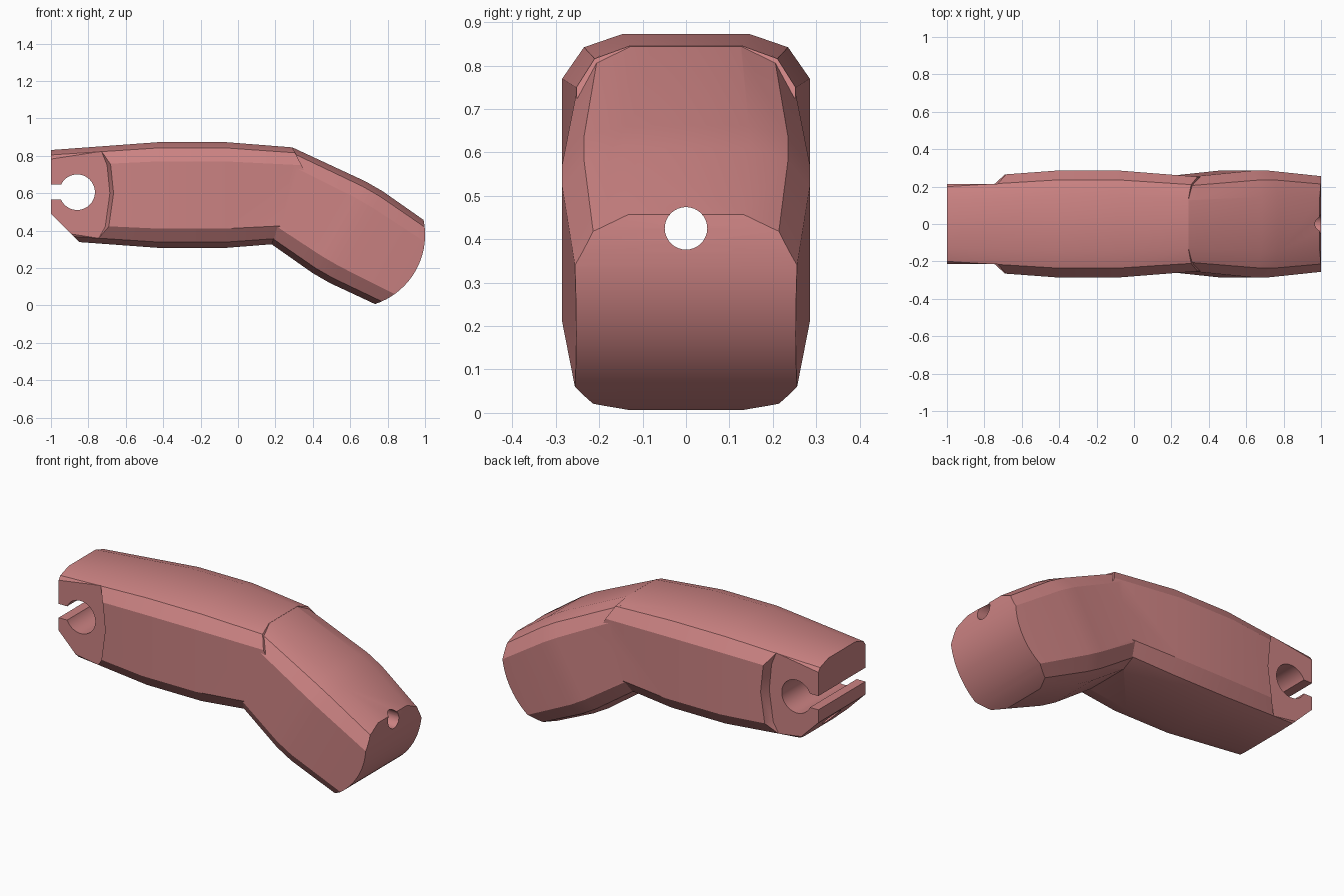
import bpy, bmesh, math
from mathutils import Vector

if "Cube" in bpy.data.objects:
    bpy.data.objects.remove(bpy.data.objects["Cube"])

# Single flat colour
mat = bpy.data.materials.new("dusty_pink")
mat.diffuse_color = (0.60, 0.225, 0.225, 1)
mat.use_nodes = True
mat.node_tree.nodes["Principled BSDF"].inputs["Base Color"].default_value = mat.diffuse_color

# Chamfered cross-section (y, height from the axis)
QUARTER = [(0.145, 0.283), (0.235, 0.252), (0.285, 0.18)]
RIGHT = QUARTER + [(y, -h) for y, h in reversed(QUARTER)]
SECTION = RIGHT + [(-y, h) for y, h in reversed(RIGHT)]


def make_object(name, rings):
    """Skin a list of equal-length point rings and cap both ends."""
    bm = bmesh.new()
    loops = [[bm.verts.new(p) for p in ring] for ring in rings]
    n = len(loops[0])
    for a, b in zip(loops, loops[1:]):
        for i in range(n):
            j = (i + 1) % n
            bm.faces.new((a[i], a[j], b[j], b[i]))
    bm.faces.new(loops[0])
    bm.faces.new(loops[-1])
    bmesh.ops.recalc_face_normals(bm, faces=bm.faces)
    me = bpy.data.meshes.new(name)
    bm.to_mesh(me)
    bm.free()
    me.materials.append(mat)
    ob = bpy.data.objects.new(name, me)
    bpy.context.collection.objects.link(ob)
    return ob


def link_body(name, stations, angle, height):
    """Loft the section along a tilted axis; stations are (distance, scale)."""
    d = Vector((math.cos(angle), 0, -math.sin(angle)))
    n = Vector((math.sin(angle), 0, math.cos(angle)))
    return make_object(name, [
        [d * t + n * (height + h * s) + Vector((0, y * s, 0)) for y, h in SECTION]
        for t, s in stations])


def prism(name, pts, y0=-0.5, y1=0.5, shift=0.0):
    """Extrude an (x, z) outline along y, sliding the far end in x by shift."""
    return make_object(name, [[(x, y0, z) for x, z in pts],
                              [(x + shift, y1, z) for x, z in pts]])


def circle(cx, cz, r, n=48):
    return [(cx + r * math.cos(2 * math.pi * i / n),
             cz + r * math.sin(2 * math.pi * i / n)) for i in range(n)]


def combine(ob, other, operation):
    mod = ob.modifiers.new("combine", 'BOOLEAN')
    mod.operation = operation
    mod.solver = 'EXACT'
    mod.object = other
    bpy.context.view_layer.objects.active = ob
    bpy.ops.object.modifier_apply(modifier=mod.name)
    bpy.data.objects.remove(other, do_unlink=True)


# Long straight link
body = link_body("finger_link",
                 [(-1, 0.85), (-0.42, 1), (-0.07, 1), (0.29, 0.9), (0.36, 0.88)],
                 0, 0.59)
# Slanted shoulder where it meets the bent link
combine(body, prism("shoulder_cut", [(0.264, 0.895), (0.368, 0.695), (0.6, 0.695),
                                     (0.6, 0.895)]), 'DIFFERENCE')

# Recessed cheeks on both sides of the hinge end
edge = [(-0.73, 0.92), (-0.71, 0.825), (-0.68, 0.75), (-0.665, 0.6),
        (-0.69, 0.42), (-0.73, 0.35), (-0.75, 0.25)]
outline = [(-1.3, 0.92)] + [(x - 0.02, z) for x, z in edge] + [(-1.3, 0.25)]
for side in (-1, 1):
    combine(body, prism("cheek_cut", outline, 0.215 * side, 0.4 * side, 0.07),
            'DIFFERENCE')

# Bent fingertip link with a rounded end
tilt = math.radians(30)
tip = link_body("tip_link",
                [(-0.17, 0.865), (0.26, 1), (0.365, 1), (0.80, 0.865)], tilt, 0.632)
arc = [(-0.4, 1.0), (-0.4, 0.25)]
for i in range(25):
    a = math.radians(-56 + 112 * i / 24)
    arc.append((0.34 + 0.39 * math.cos(a), 0.632 + 0.39 * math.sin(a)))
c, s = math.cos(tilt), math.sin(tilt)
combine(tip, prism("round_end", [(c * t + s * n, -s * t + c * n) for t, n in arc]),
        'INTERSECT')
combine(body, tip, 'UNION')

# Hinge pin bore, snap slot and sloped lower corner
combine(body, prism("pin_bore", circle(-0.86, 0.605, 0.095)), 'DIFFERENCE')
combine(body, prism("snap_slot", [(-1.2, 0.565), (-0.86, 0.565),
                                  (-0.86, 0.645), (-1.2, 0.645)]), 'DIFFERENCE')
combine(body, prism("corner_cut", [(-1.2, 0.69), (-0.75, 0.24), (-1.2, 0.24)]),
        'DIFFERENCE')

# Cord channel running the full length
ring = circle(0, 0.425, 0.049, 32)
combine(body, make_object("cord_channel", [[(x, y, z) for y, z in ring]
                                           for x in (-1.3, 1.3)]), 'DIFFERENCE')

# Smooth shading with crisp chamfer edges
bpy.ops.object.select_all(action='DESELECT')
body.select_set(True)
bpy.context.view_layer.objects.active = body
bpy.ops.object.shade_smooth_by_angle(angle=math.radians(28))
